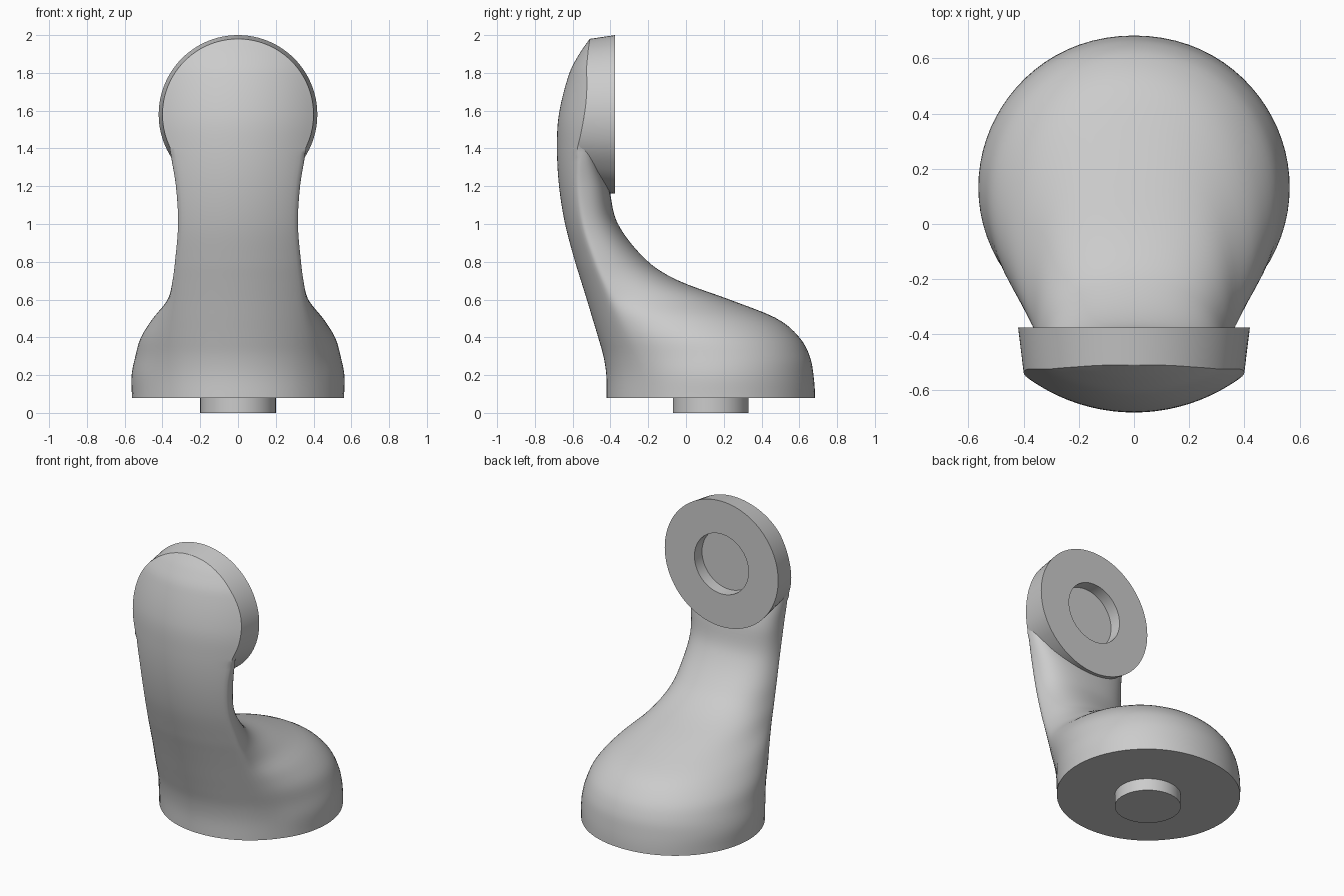
import bpy, bmesh, math

if "Cube" in bpy.data.objects:
    bpy.data.objects.remove(bpy.data.objects["Cube"])

CZ, RIM = 1.58, 0.40            # head disc centre height, front rim radius
# cross-sections: z, front y, crease half-width, back-curve handles (x1, y1, x2), back y
ROWS = [
    (0.08, -.42, .40, .747, .105, .50, .683),
    (0.20, -.422, .40, .75, .105, .50, .675),
    (0.30, -.437, .40, .71, .10, .49, .655),
    (0.40, -.465, .39, .66, .05, .47, .60),
    (0.50, -.495, .375, .55, -.04, .42, .48),
    (0.60, -.525, .36, .40, -.20, .36, .23),
    (0.70, -.556, .347, .35, -.31, .29, -.04),
    (0.80, -.587, .335, .335, -.36, .25, -.20),
    (1.00, -.64, .32, .315, -.43, .22, -.36),
    (1.20, -.672, .33, .33, -.46, .26, -.41),
    (1.40, -.683, .36, .36, -.48, .30, -.475),
    (1.58, -.673, .36, .36, -.48, .32, -.475),
    (1.80, -.617, .33, .33, -.48, .30, -.475),
    (1.90, -.565, .24, .24, -.48, .22, -.475),
    (1.98, -.51, .0, .0, -.48, .0, -.475),
]


def sample(z, col):
    """Smooth interpolation of one column of the section table."""
    n = len(ROWS)
    i = max(k for k in range(n - 1) if ROWS[k][0] <= z + 1e-9)

    def slope(k):
        a, b = ROWS[max(k - 1, 0)], ROWS[min(k + 1, n - 1)]
        return (b[col] - a[col]) / (b[0] - a[0])
    a, b = ROWS[i], ROWS[i + 1]
    h = b[0] - a[0]
    t = (z - a[0]) / h
    m0 = 0 if i == 0 and col != 2 else slope(i)
    return ((2*t**3 - 3*t*t + 1) * a[col] + (t**3 - 2*t*t + t) * h * m0
            + (3*t*t - 2*t**3) * b[col] + (t**3 - t*t) * h * slope(i + 1))


def front_y(x, z):
    r = 0.555 + 0.105 * min(1, z / 1.5)
    return sample(z, 1) + r - math.sqrt(r * r - x * x)


def section(z):
    c, x1, y1, x2, yb = (sample(z, k) for k in range(2, 7))
    if z > 1.3:
        circ = math.sqrt(max(0, RIM**2 - (z - CZ)**2))
        c = circ if z > CZ else max(c, circ)
    if z > CZ:
        x1 = x2 = c * 0.9
    nf, nb = 14, 28
    half = [(c * i / nf, front_y(c * i / nf, z)) for i in range(nf + 1)]
    yc = half[-1][1]
    for i in range(1, nb + 1):
        t = i / nb
        s = 1 - t
        half.append((s**3*c + 3*s*s*t*x1 + 3*s*t*t*x2,
                     s**3*yc + 3*s*s*t*y1 + 3*s*t*t*yb + t**3*yb))
    if z < 1.36:                # soften the crease
        for _ in range(2):
            old = half[:]
            for k in range(nf - 2, nf + 3):
                half[k] = tuple((old[k-1][j] + 2*old[k][j] + old[k+1][j]) / 4 for j in (0, 1))
    full = half + [(-x, y) for x, y in half[-2:0:-1]]
    return [(x, y, z) for x, y in full]


def loft(name, rings, angle):
    """Skin closed rings and cap both ends."""
    bm = bmesh.new()
    loops = [[bm.verts.new(p) for p in r] for r in rings]
    n = len(loops[0])
    for a, b in zip(loops, loops[1:]):
        for i in range(n):
            j = (i + 1) % n
            bm.faces.new((a[i], a[j], b[j], b[i]))
    bm.faces.new(loops[0][::-1])
    bm.faces.new(loops[-1])
    bmesh.ops.remove_doubles(bm, verts=bm.verts, dist=1e-5)
    bmesh.ops.recalc_face_normals(bm, faces=bm.faces)
    me = bpy.data.meshes.new(name)
    bm.to_mesh(me)
    bm.free()
    ob = bpy.data.objects.new(name, me)
    bpy.context.collection.objects.link(ob)
    bpy.ops.object.select_all(action='DESELECT')
    ob.select_set(True)
    bpy.context.view_layer.objects.active = ob
    bpy.ops.object.shade_smooth_by_angle(angle=math.radians(angle))


# curved arm body, from round foot to round head
levels = [0.08 + 1.5 * i / 60 for i in range(60)]
levels += [CZ + RIM * math.sin(math.pi / 2 * i / 24) for i in range(25)]
loft("arm_body", [section(min(z, 1.98)) for z in levels], 50)

# head disc with a round socket in its back face
N = 96


def disc_ring(r, y=None):
    ring = []
    for i in range(N):
        a = 2 * math.pi * i / N
        x, z = r * math.cos(a), CZ + r * math.sin(a)
        # the rim follows the arm front, tucked inside it below the neck
        yy = y if y is not None else (front_y(x, min(z, 1.98))
                                      + 0.1 * min(1, max(0, (1.42 - z) / 0.1)))
        ring.append((x, yy, z))
    return ring


loft("head_disc", [disc_ring(RIM), disc_ring(.42, -.375),
                   disc_ring(.2, -.375), disc_ring(.2, -.455)][::-1]
     + [], 40)

# remove the hidden front cap so it cannot show through the arm front
bm = bmesh.new()
me = bpy.data.objects["head_disc"].data
bm.from_mesh(me)
caps = [f for f in bm.faces if len(f.verts) == N and f.calc_center_median().y < -.5]
bmesh.ops.delete(bm, geom=caps, context='FACES_ONLY')
bm.to_mesh(me)
bm.free()

# locating peg under the foot
peg = [[(.2 * math.cos(2*math.pi*i/N), .13 + .2 * math.sin(2*math.pi*i/N), z)
        for i in range(N)] for z in (0, 0.085)]
loft("foot_peg", peg, 40)
